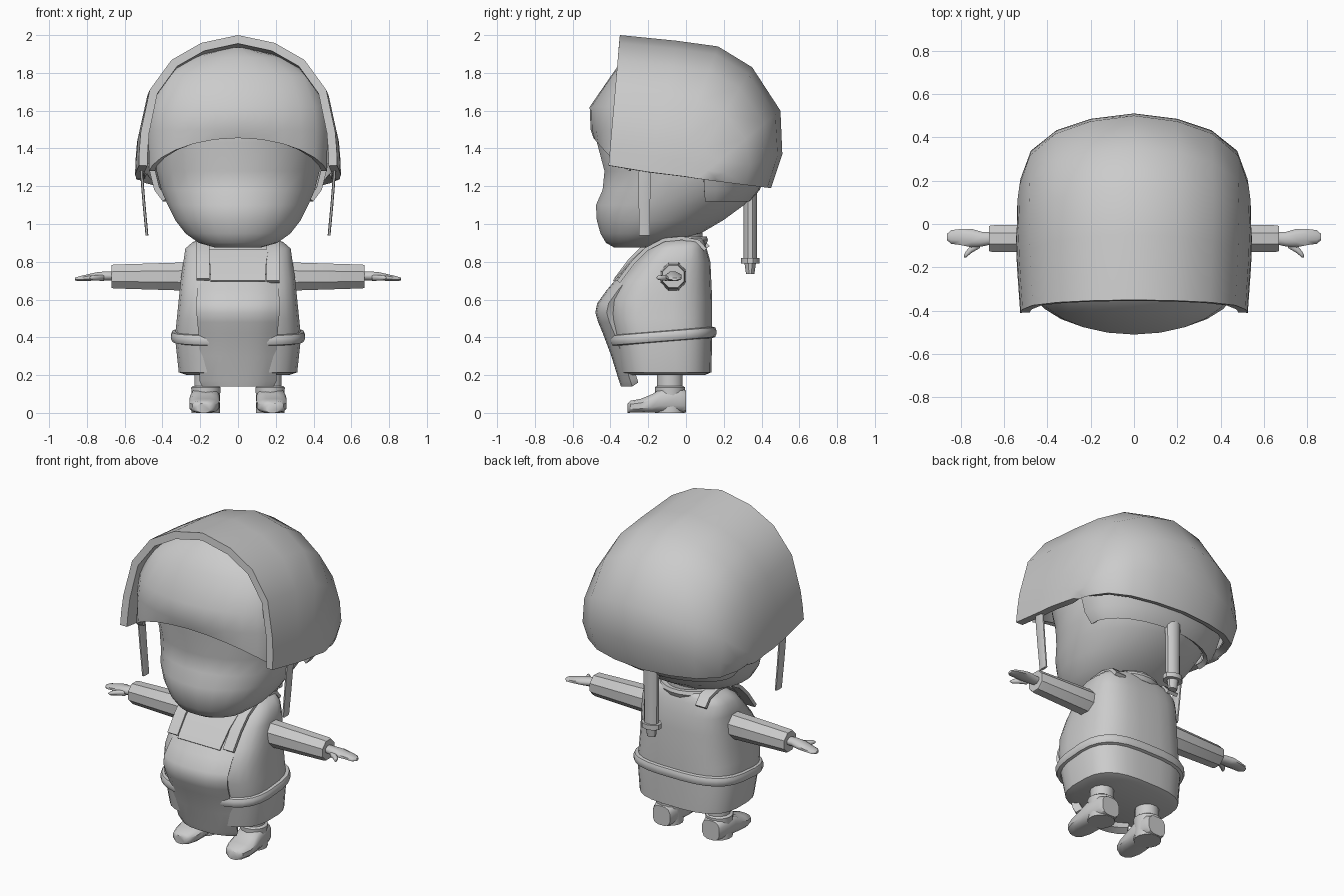
import bpy, bmesh, math

if "Cube" in bpy.data.objects:
    bpy.data.objects.remove(bpy.data.objects["Cube"])

grey = bpy.data.materials.new("plain_grey")
grey.diffuse_color = (0.6, 0.6, 0.6, 1)
grey.use_nodes = True
grey.node_tree.nodes["Principled BSDF"].inputs["Base Color"].default_value = grey.diffuse_color


def loft(name, rings, wrap=True, caps=True, thick=0, angle=40):
    """Skin a list of equal length point rings, optionally capped or thickened."""
    bm = bmesh.new()
    rows = [[bm.verts.new(p) for p in r] for r in rings]
    n = len(rows[0])
    for a, b in zip(rows, rows[1:]):
        for i in range(n if wrap else n - 1):
            j = (i + 1) % n
            bm.faces.new((a[i], a[j], b[j], b[i]))
    if wrap and caps:
        bm.faces.new(rows[0])
        bm.faces.new(rows[-1])
    bmesh.ops.recalc_face_normals(bm, faces=bm.faces)
    me = bpy.data.meshes.new(name)
    bm.to_mesh(me)
    bm.free()
    ob = bpy.data.objects.new(name, me)
    bpy.context.collection.objects.link(ob)
    me.materials.append(grey)
    bpy.ops.object.select_all(action='DESELECT')
    ob.select_set(True)
    bpy.context.view_layer.objects.active = ob
    if thick:
        m = ob.modifiers.new("thickness", 'SOLIDIFY')
        m.thickness = abs(thick)
        m.offset = -1 if thick > 0 else 1
        bpy.ops.object.modifier_apply(modifier=m.name)
    bpy.ops.object.shade_smooth_by_angle(angle=math.radians(angle))
    return ob


def oval(a, b, p=2.0, n=16):
    """Unit-plane superellipse with half sizes a and b."""
    out = []
    for i in range(n):
        t = 2 * math.pi * (i + 0.5) / n
        c, s = math.cos(t), math.sin(t)
        out.append((a * math.copysign(abs(c) ** (2 / p), c),
                    b * math.copysign(abs(s) ** (2 / p), s)))
    return out


def level(z, w, y0, y1, p=2.0, n=20, x=0, tilt=0):
    """Horizontal ring between y0 and y1 with half width w."""
    yc = (y0 + y1) / 2
    return [(x + u, yc + v, z + tilt * (yc + v)) for u, v in oval(w, (y1 - y0) / 2, p, n)]


def across(x, y, z, ry, rz, n=8):
    """Ring facing along x."""
    return [(x, y + u, z + v) for u, v in oval(ry, rz, 2, n)]


# Large outer hair shell: arches fanned from the front rim to the nape
arch = [(1, 0), (.995, .12), (.98, .26), (.89, .58), (.67, .81), (.37, .94), (0, 1)]
arch += [(-x, t) for x, t in arch[-2::-1]]
fans = [(-.41, 1.31, -.35, 2.0, .525), (-.2, 1.275, -.05, 1.97, .54),
        (-.08, 1.26, .17, 1.94, .545), (0, 1.25, .35, 1.83, .54),
        (.06, 1.24, .5, 1.6, .54), (.1, 1.235, .51, 1.37, .535),
        (.13, 1.23, .45, 1.19, .51)]
loft("hair_shell", [[(w * x, ey + (ay - ey) * t, ez + (az - ez) * t) for x, t in arch]
                    for ey, ez, ay, az, w in fans], wrap=False, thick=.045, angle=50)

# Fringe over the forehead with a raised lower edge
angs = [math.radians(-90 + 15 * i) for i in range(13)]
fringe = [(0, .47, -.30, -.49), (1.5, .475, -.28, -.505), (1.62, .465, -.26, -.51),
          (1.78, .40, -.24, -.40), (1.88, .26, -.18, -.33), (1.935, .05, -.1, -.2)]
rows = []
for z, w, yb, yf in fringe:
    rows.append([(w * math.sin(a), yb + (yf - yb) * math.cos(a),
                  z or 1.28 + .175 * math.cos(a) ** 1.3 if abs(a) < 1.57 else z or 1.28)
                 for a in angs])
loft("fringe", rows, wrap=False, thick=.03, angle=50)

# Head with a soft muzzle and brow dip
head = [(.875, .12, -.38, -.22), (.90, .21, -.425, -.06), (.95, .28, -.455, .08),
        (1.02, .335, -.475, .2), (1.10, .375, -.48, .31), (1.18, .41, -.445, .38),
        (1.28, .435, -.435, .42), (1.43, .445, -.475, .43), (1.62, .42, -.47, .41),
        (1.78, .34, -.36, .33), (1.87, .18, -.25, .2)]
loft("head", [level(z, w, a, b, 2.1, 24) for z, w, a, b in head], angle=60)

# Lower layer of hair around the nape
back = [math.radians(-95 + 190 * i / 14) for i in range(15)]
loft("nape_hair", [[(w * math.sin(a), .12 + d * math.cos(a), z) for a in back]
                   for z, w, d in ((1.12, .40, .22), (1.18, .445, .27), (1.32, .48, .33))],
     wrap=False, thick=.03)

# Braid hanging from the back, with tie and tip
braid = [(1.22, .05, .035), (.82, .045, .035), (.82, .062, .048), (.79, .062, .048),
         (.79, .035, .03), (.735, .028, .022)]
loft("braid", [level(z, w, .34 - d, .34 + d, n=10) for z, w, d in braid])

# Torso, flared towards the hem
torso = [(.20, .27, -.31, .10), (.215, .315, -.35, .135), (.40, .335, -.385, .14),
         (.50, .325, -.41, .14), (.60, .315, -.41, .14), (.70, .305, -.355, .135),
         (.80, .29, -.27, .13), (.87, .28, -.2, .11), (.905, .24, -.15, .10),
         (.925, .17, -.12, .09)]
loft("torso", [level(z, w, a, b, 3, 28) for z, w, a, b in torso])
loft("neck", [level(z, .13, -.16, .09) for z in (.86, 1.0)])
loft("collar", [level(z, w, -.1 - w * .6, -.02 + w * .75, n=20) for z, w in
                ((.89, .17), (.915, .185), (.935, .175), (.935, .13))])

# Rolled belt
belt = [(.385, .325, 0), (.39, .348, .016), (.405, .355, .022), (.425, .355, .022),
        (.44, .348, .016), (.445, .325, 0)]
loft("belt", [level(z, w, -.385 - e, .14 + e, 3, 28, tilt=.08) for z, w, e in belt], caps=False)

# Apron hanging down the front
apron = [(.14, -.345, .19), (.17, -.355, .205), (.30, -.395, .205), (.42, -.44, .21),
         (.48, -.465, .215), (.53, -.48, .22), (.58, -.47, .222), (.65, -.42, .215),
         (.72, -.36, .205), (.80, -.29, .195), (.86, -.225, .19)]
loft("apron", [[(w * i / 4, y + .06 * abs(i / 4) ** 3, z) for i in range(-4, 5)]
               for z, y, w in apron], wrap=False, thick=.045, angle=50)

# Neckline panel on the apron
loft("neckline", [[(w * s, y, z) for s in (-1, 0, 1)] for z, y, w in
                  ((.70, -.388, .145), (.80, -.3, .15), (.865, -.228, .16))],
     wrap=False, thick=.008)

strap = [(-.365, .70), (-.29, .80), (-.215, .875), (-.12, .925), (-.02, .935), (.07, .915), (.11, .87)]
sleeve = [(.24, .075, .082), (.30, .073, .08), (.66, .066, .068), (.67, .062, .064), (.67, .04, .04)]
hand = [(.65, -.065, .725, .03, .024), (.70, -.07, .725, .036, .026),
        (.75, -.065, .722, .046, .024), (.80, -.06, .716, .04, .018),
        (.845, -.06, .71, .034, .013), (.862, -.06, .708, .016, .008)]
thumb = [(.71, -.09, .022), (.75, -.115, .02), (.775, -.14, .016), (.785, -.15, .006)]
foot = [(-.31, .035, .05), (-.295, .06, .065), (-.24, .08, .075), (-.18, .082, .10),
        (-.13, .08, .13), (-.03, .072, .13), (0, .06, .12)]

for side, s in (("left", -1), ("right", 1)):
    # Shoulder strap
    loft(side + "_strap", [[(s * x, y, z) for x in (.15, .185, .22)] for y, z in strap],
         wrap=False, thick=.02 * s, angle=50)
    # Octagonal sleeve and mitten hand with thumb
    loft(side + "_sleeve", [across(s * x, -.067, .722, a, b) for x, a, b in sleeve])
    loft(side + "_hand", [across(s * x, y, z, a, b) for x, y, z, a, b in hand], angle=60)
    loft(side + "_thumb", [across(s * x, y, .715, r, r * .8) for x, y, r in thumb], angle=60)
    # Thin side lock
    lock = [(.94, .482, .03), (1.1, .497, .032), (1.26, .51, .034), (1.33, .512, .025)]
    loft(side + "_side_lock", [level(z, .008, -.22 - d, -.22 + d, 3, 8, s * x)
                               for z, x, d in lock])
    # Leg, boot shaft and foot
    loft(side + "_leg", [level(z, .068, -.155, -.015, n=12, x=s * .165) for z in (.08, .24)])
    loft(side + "_boot_shaft", [level(z, w, -.085 - w, -.085 + w, n=14, x=s * .17)
                                for z, w in ((0, .078), (.06, .075), (.135, .08), (.142, .07))])
    loft(side + "_foot", [[(s * (.17 - .02 * y * 2) + u, y, h / 2 + v)
                           for u, v in oval(w, h / 2, 3, 12)] for y, w, h in foot])
